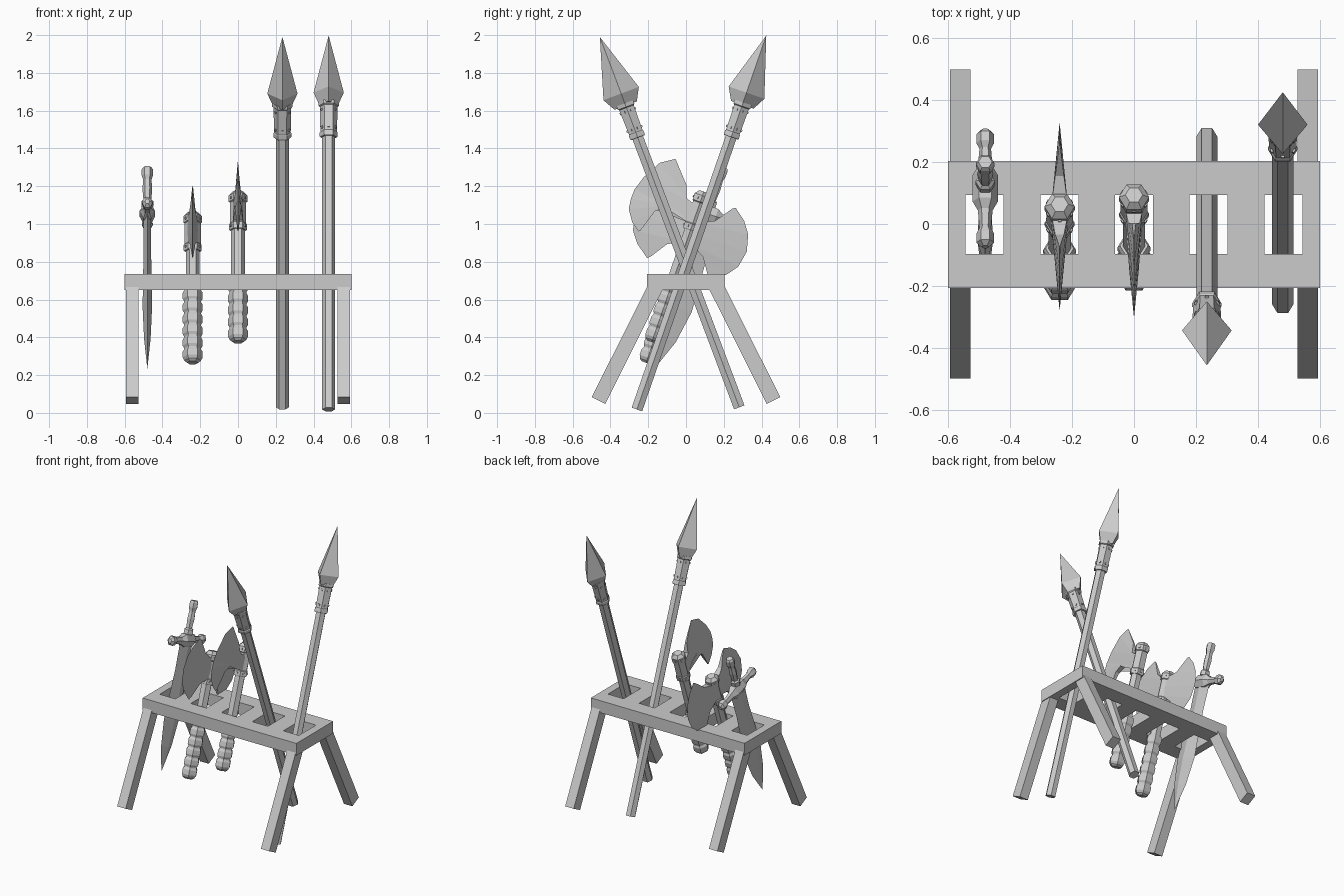
import bpy, bmesh, math
from mathutils import Matrix, Vector

if "Cube" in bpy.data.objects:
    bpy.data.objects.remove(bpy.data.objects["Cube"])


def finish(bm, name, mat=Matrix()):
    bmesh.ops.recalc_face_normals(bm, faces=bm.faces[:])
    me = bpy.data.meshes.new(name)
    bm.to_mesh(me)
    bm.free()
    ob = bpy.data.objects.new(name, me)
    ob.matrix_world = mat
    bpy.context.collection.objects.link(ob)
    return ob


def place(x, y, z, tilt):
    """Local origin at the top of a weapon, local z along its axis."""
    return Matrix.Translation((x, y, z)) @ Matrix.Rotation(tilt, 4, 'X')


def turned(name, profile, mat, seg=6, sx=1.0, sy=1.0):
    """Low-poly turned solid from (radius, z) pairs; radius 0 makes a point."""
    bm = bmesh.new()
    rings = []
    for r, z in profile:
        n = 1 if r == 0 else seg
        rings.append([bm.verts.new((sx * r * math.cos(math.tau * i / seg),
                                    sy * r * math.sin(math.tau * i / seg), z)) for i in range(n)])
    for a, b in zip(rings, rings[1:]):
        for i in range(seg):
            j = (i + 1) % seg
            if len(a) == 1:
                bm.faces.new((a[0], b[i], b[j]))
            elif len(b) == 1:
                bm.faces.new((a[i], a[j], b[0]))
            else:
                bm.faces.new((a[i], a[j], b[j], b[i]))
    for ring in (rings[0], rings[-1]):
        if len(ring) > 1:
            bm.faces.new(ring)
    return finish(bm, name, mat)


def rivets(name, radius, heights, mat, size=0.012):
    """Small studs on the six flats of a socket."""
    bm = bmesh.new()
    for z in heights:
        for k in range(6):
            m = (Matrix.Rotation(math.radians(30 + 60 * k), 4, 'Z')
                 @ Matrix.Translation((radius * 0.866, 0, z)))
            bmesh.ops.create_cube(bm, size=size, matrix=m)
    finish(bm, name, mat)


def axe_blade(name, rows, mat, side):
    """Rows of (inner z, inner reach, edge z, edge reach, half thickness)."""
    bm = bmesh.new()
    vs = []
    for a, n, ea, en, t in rows:
        vs.append((bm.verts.new((t, side * n, a)),
                   bm.verts.new((0, side * en, ea)),
                   bm.verts.new((-t, side * n, a))))
    for p, q in zip(vs, vs[1:]):
        for i in range(3):
            j = (i + 1) % 3
            bm.faces.new((p[i], p[j], q[j], q[i]))
    bm.faces.new(vs[0])
    bm.faces.new(vs[-1])
    finish(bm, name, mat)


# Rack top with five slots
xs = [-0.6]
for c in (-0.4825, -0.24, 0, 0.24, 0.4825):
    xs += [c - 0.061, c + 0.061]
xs.append(0.6)
ys = [-0.206, -0.097, 0.094, 0.204]
bm = bmesh.new()
grid = [[bm.verts.new((x, y, 0.65)) for y in ys] for x in xs]
for i in range(len(xs) - 1):
    for j in range(3):
        if not (j == 1 and i % 2 == 1):
            bm.faces.new((grid[i][j], grid[i + 1][j], grid[i + 1][j + 1], grid[i][j + 1]))
ext = bmesh.ops.extrude_face_region(bm, geom=bm.faces[:])
for v in ext['geom']:
    if isinstance(v, bmesh.types.BMVert):
        v.co.z = 0.735
finish(bm, "rack_top")

# Splayed legs
for sx, xname in ((-1, "left"), (1, "right")):
    for sy, yname in ((-1, "front"), (1, "back")):
        bm = bmesh.new()
        bmesh.ops.create_cube(bm, size=1)
        bmesh.ops.scale(bm, vec=(0.066, 0.08, 0.724), verts=bm.verts[:])
        bmesh.ops.translate(bm, vec=(0, 0, 0.362), verts=bm.verts[:])
        finish(bm, f"{yname}_{xname}_leg", place(sx * 0.561, sy * 0.463, 0.066, sy * 0.465))

# Spears
for name, mat in (("front_spear", place(0.235, -0.456, 1.99, 0.36)),
                  ("back_spear", place(0.48, 0.425, 1.998, -0.333))):
    turned(name + "_shaft", [(0.034, -2.095), (0.034, -0.40)], mat)
    turned(name + "_socket", [(0.044, -0.57), (0.048, -0.565), (0.048, -0.545), (0.044, -0.54),
                              (0.047, -0.40), (0.054, -0.395), (0.054, -0.375)], mat)
    rivets(name + "_rivets", 0.045, (-0.52, -0.42), mat)
    turned(name + "_head", [(0.063, -0.388), (0.1, -0.32), (0, 0)], mat, seg=4, sx=0.8)


def axe_handle(name, mat, length, rings):
    turned(name + "_shaft", [(0.036, -length + 0.02), (0.036, -0.02)], mat)
    prof = [(0.03, -length), (0.045, -length + 0.012)]
    for k in range(rings):
        z = -length + 0.015 + k * 0.066
        prof += [(0.045, z), (0.053, z + 0.014), (0.053, z + 0.046), (0.045, z + 0.06)]
    turned(name + "_grip", prof, mat)
    turned(name + "_socket", [(0.044, -0.205), (0.048, -0.20), (0.048, -0.17), (0.043, -0.165),
                              (0.043, -0.05), (0.049, -0.045), (0.049, -0.01), (0.028, 0.012)], mat)
    rivets(name + "_rivets", 0.047, (-0.185, -0.028), mat)


# Double-bladed axe
mat = place(-0.24, 0.06, 1.05, -0.333)
axe_handle("double_axe", mat, 0.83, 6)
double = [(0.09, 0.165, 0.10, 0.18, 0.003), (0.0, 0.10, 0.05, 0.245, 0.014),
          (-0.04, 0.02, -0.01, 0.288, 0.026), (-0.10, 0.02, -0.10, 0.312, 0.028),
          (-0.16, 0.02, -0.19, 0.295, 0.026), (-0.20, 0.10, -0.25, 0.25, 0.014),
          (-0.29, 0.16, -0.305, 0.175, 0.003)]
for side, nm in ((-1, "front"), (1, "back")):
    axe_blade(f"double_axe_{nm}_blade", double, mat, side)

# Single crescent axe
mat = place(0, 0.09, 1.16, -0.333)
axe_handle("crescent_axe", mat, 0.83, 5)
axe_blade("crescent_axe_blade", [
    (0.018, 0.10, 0.127, 0.198, 0.006), (-0.05, 0.075, 0.08, 0.27, 0.018),
    (-0.07, 0.02, -0.019, 0.325, 0.028), (-0.17, 0.02, -0.096, 0.35, 0.028),
    (-0.13, 0.09, -0.15, 0.352, 0.024), (-0.12, 0.15, -0.205, 0.345, 0.02),
    (-0.17, 0.21, -0.265, 0.305, 0.014), (-0.295, 0.25, -0.30, 0.258, 0.003)], mat, -1)

# Broad short sword, hilt up
mat = place(-0.48, 0.2, 1.3, -0.333)
turned("sword_hilt", [(0.022, 0.0), (0.03, -0.012), (0.03, -0.045), (0.022, -0.07), (0.026, -0.12),
                      (0.021, -0.18), (0.032, -0.19), (0.032, -0.22), (0.022, -0.225),
                      (0.022, -0.28)], mat)
half = [(0.015, 0.2), (0.034, 0.185), (0.034, 0.155), (0.022, 0.135), (0.028, 0.075), (0.048, 0.045)]
guard = half + [(r, -z) for r, z in reversed(half)]
turned("sword_guard", guard, mat @ Matrix.Translation((0, 0, -0.26))
       @ Matrix.Rotation(math.pi / 2, 4, 'X'), sx=0.85)
turned("sword_blade", [(0.075, -0.27), (0.07, -0.45), (0.09, -0.78), (0.062, -0.96), (0, -1.13)],
       mat, seg=4, sx=0.28)
